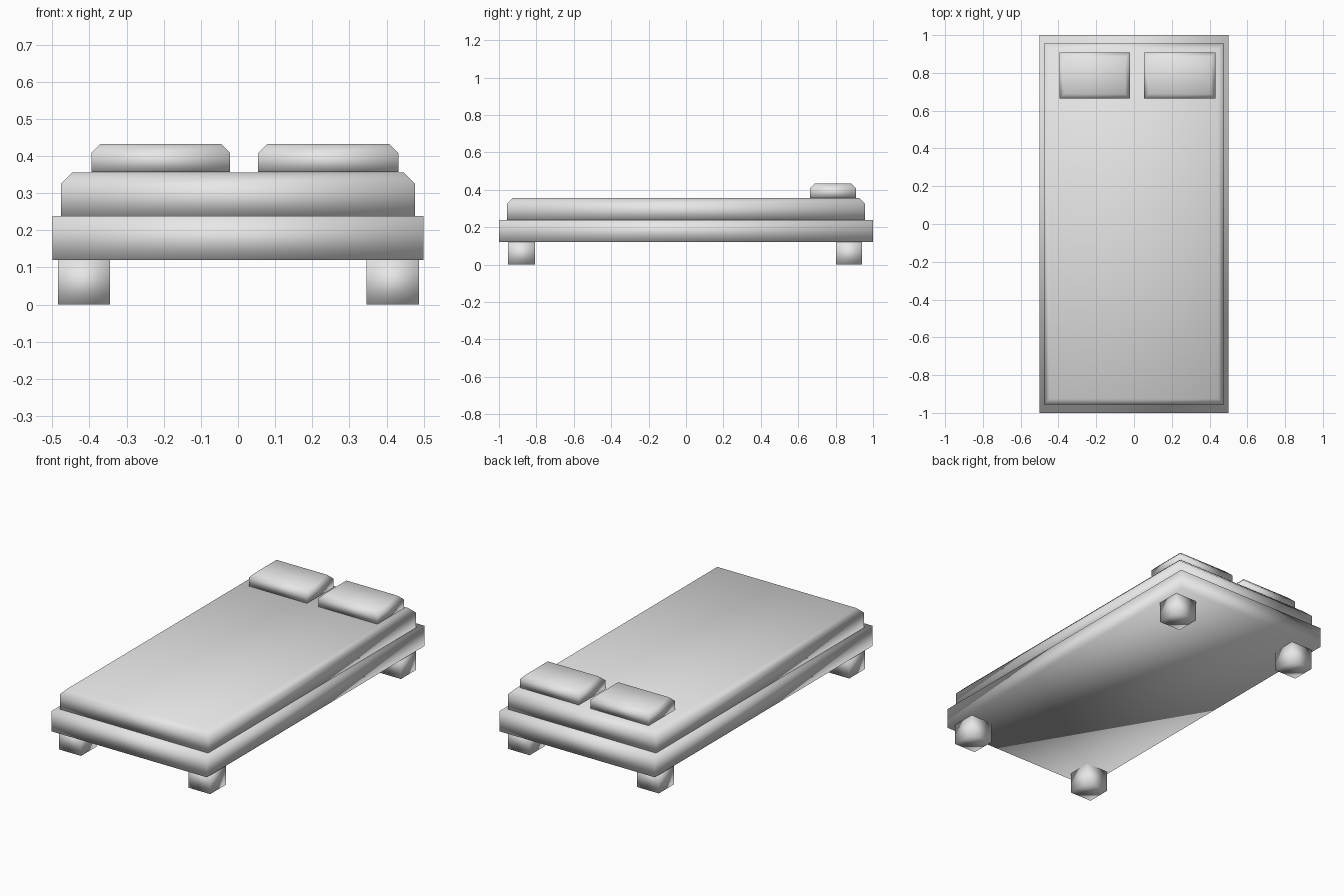
import bpy, bmesh

if "Cube" in bpy.data.objects:
    bpy.data.objects.remove(bpy.data.objects["Cube"])

grey = bpy.data.materials.new("plain_grey")
grey.diffuse_color = (0.8, 0.8, 0.8, 1.0)
grey.use_nodes = True
grey.node_tree.nodes["Principled BSDF"].inputs["Base Color"].default_value = grey.diffuse_color


def box(name, xs, ys, zs, chamfer=0.0):
    """Smooth-shaded box between the given ranges, with optional chamfered top edges."""
    bm = bmesh.new()
    bmesh.ops.create_cube(bm, size=1.0)
    for v in bm.verts:
        for axis, (lo, hi) in enumerate((xs, ys, zs)):
            v.co[axis] = lo if v.co[axis] < 0 else hi
    if chamfer:
        top = [e for e in bm.edges if all(v.co.z > zs[1] - 1e-5 for v in e.verts)]
        bmesh.ops.bevel(bm, geom=top, offset=chamfer, segments=1,
                        affect='EDGES', profile=0.5)
    for f in bm.faces:
        f.smooth = True
    mesh = bpy.data.meshes.new(name)
    bm.to_mesh(mesh)
    bm.free()
    mesh.materials.append(grey)
    obj = bpy.data.objects.new(name, mesh)
    bpy.context.collection.objects.link(obj)
    return obj


# Bed base and mattress
box("bed_frame", (-0.5, 0.5), (-1.0, 1.0), (0.12, 0.238))
box("mattress", (-0.477, 0.477), (-0.956, 0.956), (0.238, 0.355), 0.03)

# Pillows at the head end
for side, xs in (("left", (-0.395, -0.021)), ("right", (0.054, 0.432))):
    box("pillow_" + side, xs, (0.664, 0.908), (0.357, 0.433), 0.025)

# Four square legs
for end, ys in (("front", (-0.951, -0.808)), ("back", (0.802, 0.942))):
    for side, xs in (("left", (-0.485, -0.344)), ("right", (0.346, 0.487))):
        box(f"leg_{end}_{side}", xs, ys, (0.0, 0.12))
